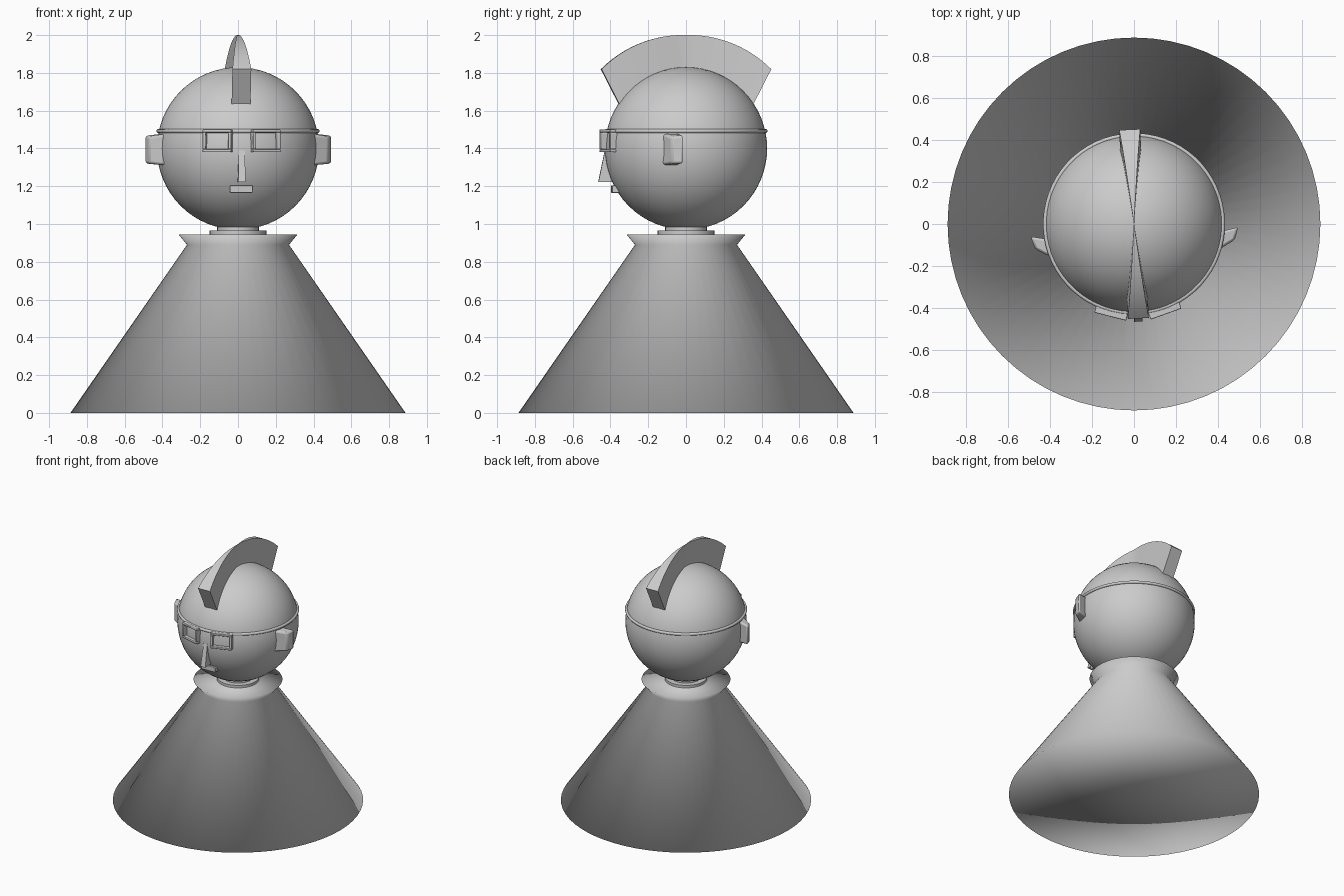
import bpy, bmesh, math
from mathutils import Matrix, Vector

if "Cube" in bpy.data.objects:
    bpy.data.objects.remove(bpy.data.objects["Cube"])

grey = bpy.data.materials.new("plain grey")
grey.diffuse_color = (0.6, 0.6, 0.6, 1)
grey.use_nodes = True
grey.node_tree.nodes["Principled BSDF"].inputs["Base Color"].default_value = grey.diffuse_color
TURN = Matrix.Rotation(math.radians(2.6), 4, 'Z')   # head is turned slightly


def finish(name, bm, turned=True, angle=None, bevel=0):
    bmesh.ops.recalc_face_normals(bm, faces=bm.faces)
    if turned:
        bm.transform(TURN)
    me = bpy.data.meshes.new(name)
    bm.to_mesh(me)
    bm.free()
    me.materials.append(grey)
    ob = bpy.data.objects.new(name, me)
    bpy.context.collection.objects.link(ob)
    if bevel:
        mod = ob.modifiers.new("soft edges", 'BEVEL')
        mod.width, mod.segments = bevel, 2
    bpy.ops.object.select_all(action='DESELECT')
    ob.select_set(True)
    bpy.context.view_layer.objects.active = ob
    if angle is None:
        bpy.ops.object.shade_smooth()
    else:
        bpy.ops.object.shade_smooth_by_angle(angle=math.radians(angle))
    return ob


def lathe(name, profile, seg=64, closed=False, **kw):
    """Spin (radius, z) points around z; r = 0 ends become poles."""
    bm = bmesh.new()
    rings = []
    for r, z in profile:
        if r == 0:
            rings.append([bm.verts.new((0, 0, z))] * seg)
        else:
            rings.append([bm.verts.new((r * math.cos(t), r * math.sin(t), z))
                          for t in (2 * math.pi * i / seg for i in range(seg))])
    pairs = list(zip(rings, rings[1:])) + ([(rings[-1], rings[0])] if closed else [])
    for a, b in pairs:
        for i in range(seg):
            j = (i + 1) % seg
            bm.faces.new(list(dict.fromkeys((a[i], a[j], b[j], b[i]))))
    return finish(name, bm, **kw)


def hexa(bm, bottom, top):
    """Solid between two four-cornered loops."""
    a = [bm.verts.new(p) for p in bottom]
    b = [bm.verts.new(p) for p in top]
    bm.faces.new(a[::-1])
    bm.faces.new(b)
    for i in range(4):
        j = (i + 1) % 4
        bm.faces.new((a[i], a[j], b[j], b[i]))


def box(bm, lo, hi, matrix=Matrix()):
    corners = [(lo[0], lo[1]), (hi[0], lo[1]), (hi[0], hi[1]), (lo[0], hi[1])]
    hexa(bm, [matrix @ Vector((x, y, lo[2])) for x, y in corners],
         [matrix @ Vector((x, y, hi[2])) for x, y in corners])


# Cone body with flared collar, softly shaded across its rims
lathe("cone_body", [(0, 0), (0.887, 0), (0.27, 0.89), (0.315, 0.945), (0, 0.945)], turned=False)

# Stepped neck
lathe("neck", [(0, 0.93), (0.15, 0.93), (0.15, 0.965), (0.11, 0.965), (0.11, 1.02), (0, 1.02)],
      turned=False, angle=30)

# Round head
bm = bmesh.new()
bmesh.ops.create_uvsphere(bm, u_segments=64, v_segments=32, radius=0.43,
                          matrix=Matrix.Translation((0, 0, 1.4)))
finish("head", bm)

# Thin band around the head
lathe("head_band", [(0.422 + 0.011 * math.cos(t), 1.492 + 0.011 * math.sin(t))
                    for t in (math.pi * i / 4 for i in range(8))], closed=True)

# Crest: curved fin, wide at both ends and pinched to an edge on the crown
bm = bmesh.new()
N = 24
rows = []
for i in range(N + 1):
    s = 2 * i / N - 1
    w = max(0.05 * abs(s), 0.001)
    row = []
    for side, r, spread in ((-1, 0.42, 57), (-1, 0.6 + 0.015 * abs(s), 47),
                            (1, 0.6 + 0.015 * abs(s), 47), (1, 0.42, 57)):
        p = math.radians(spread) * s
        row.append(bm.verts.new((side * w, r * math.sin(p), 1.4 + r * math.cos(p))))
    rows.append(row)
for a, b in zip(rows, rows[1:]):
    for k in range(4):
        m = (k + 1) % 4
        bm.faces.new((a[k], a[m], b[m], b[k]))
bm.faces.new(rows[0])
bm.faces.new(rows[-1])
finish("crest", bm, angle=40)

for side, label in ((-1, "left"), (1, "right")):
    # Ear: swept-back slab, smaller at its outer face
    bm = bmesh.new()
    inner = [(0.38, -0.15, 1.31), (0.38, -0.06, 1.31), (0.38, -0.06, 1.48), (0.38, -0.15, 1.48)]
    outer = [(0.475, -0.098, 1.32), (0.495, -0.037, 1.32), (0.495, -0.037, 1.47), (0.475, -0.098, 1.46)]
    hexa(bm, [(side * x, y, z) for x, y, z in inner], [(side * x, y, z) for x, y, z in outer])
    finish(label + "_ear", bm, angle=40, bevel=0.012)

    # Square spectacle rim made of four bars, following the face
    bm = bmesh.new()
    turn = Matrix.Rotation(side * math.radians(17), 4, 'Z')
    back, front, half, t = -0.385, -0.455, 0.078, 0.016
    for z in (1.38, 1.484):
        box(bm, (-half, front, z), (half, back, z + t), turn)
    for x in (-half, half - t):
        box(bm, (x, front, 1.396), (x + t, back, 1.484), turn)
    finish(label + "_spectacle_rim", bm, angle=30, bevel=0.004)

# Wedge nose, deepest at its tip
bm = bmesh.new()
hexa(bm, [(-0.02, -0.465, 1.222), (0.02, -0.465, 1.222), (0.02, -0.37, 1.222), (-0.02, -0.37, 1.222)],
     [(-0.016, -0.43, 1.39), (0.016, -0.43, 1.39), (0.016, -0.38, 1.39), (-0.016, -0.38, 1.39)])
finish("nose", bm, angle=30)

# Small straight mouth
bm = bmesh.new()
box(bm, (-0.06, -0.395, 1.165), (0.06, -0.3, 1.205))
finish("mouth", bm, angle=30, bevel=0.004)
